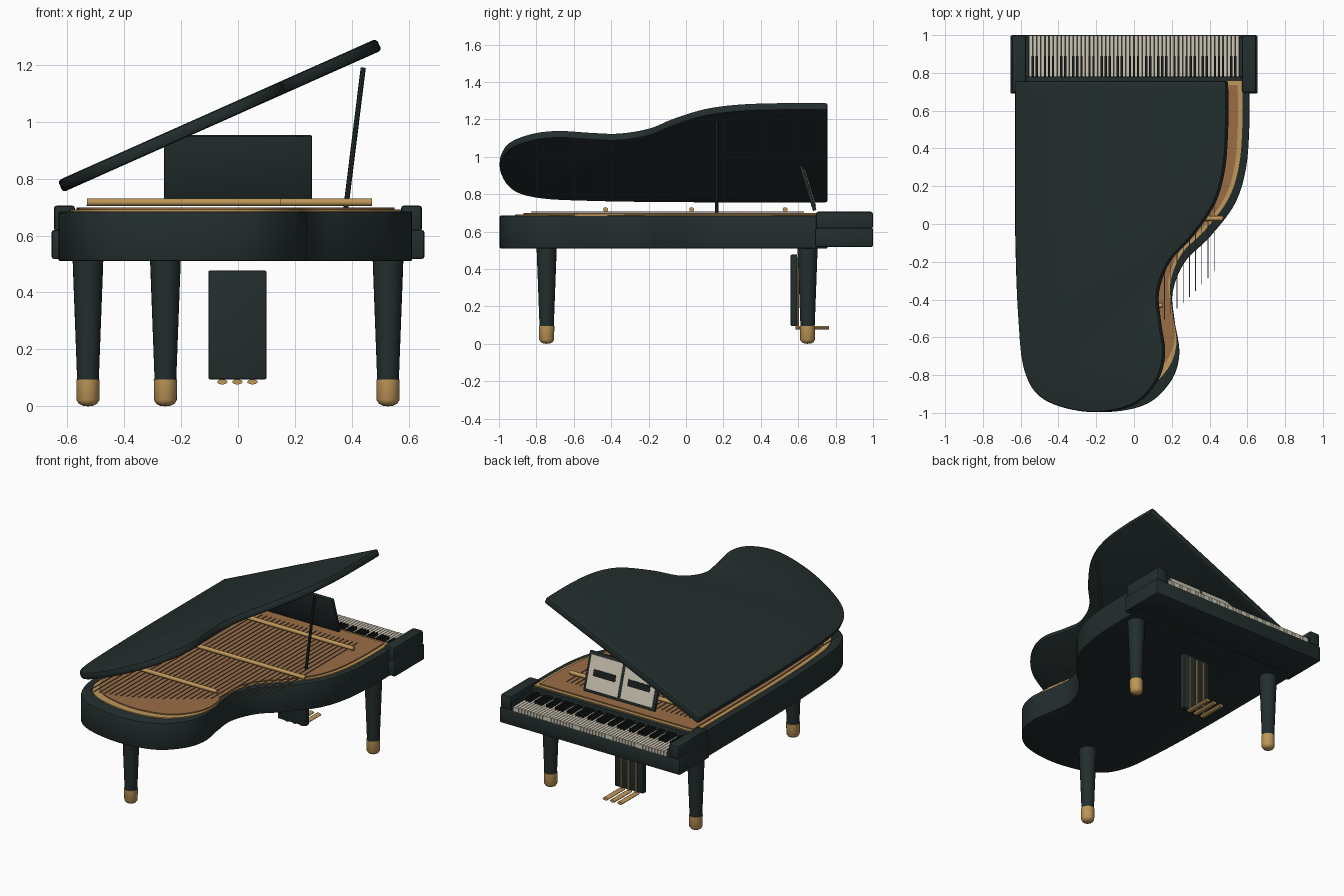
import bpy, bmesh, math
from mathutils import Matrix, Vector

if "Cube" in bpy.data.objects:
    bpy.data.objects.remove(bpy.data.objects["Cube"], do_unlink=True)


def material(name, rgb):
    m = bpy.data.materials.new(name)
    m.use_nodes = True
    m.diffuse_color = (*rgb, 1)
    m.node_tree.nodes["Principled BSDF"].inputs["Base Color"].default_value = (*rgb, 1)
    return m


LACQUER = material("dark lacquer", (0.017, 0.027, 0.027))
EBONY = material("ebony", (0.009, 0.012, 0.012))
BRASS = material("brass", (0.52, 0.31, 0.1))
WOOD = material("soundboard wood", (0.32, 0.155, 0.06))
IVORY = material("ivory", (0.62, 0.57, 0.46))
STEEL = material("string steel", (0.17, 0.15, 0.13))


def finish(name, bm, mat, bevel=0.0, segments=2):
    """Round the sharp edges and turn the bmesh into an object."""
    bmesh.ops.recalc_face_normals(bm, faces=bm.faces)
    if bevel:
        sharp = [e for e in bm.edges if e.calc_face_angle(0) > math.radians(40)]
        bmesh.ops.bevel(bm, geom=sharp, offset=bevel, segments=segments,
                        profile=0.5, affect="EDGES")
    mesh = bpy.data.meshes.new(name)
    bm.to_mesh(mesh)
    bm.free()
    mesh.materials.append(mat)
    ob = bpy.data.objects.new(name, mesh)
    bpy.context.collection.objects.link(ob)
    return ob


def add_box(bm, low, high):
    low, high = Vector(low), Vector(high)
    size = Matrix.Diagonal((*(high - low), 1))
    bmesh.ops.create_cube(bm, size=1, matrix=Matrix.Translation((low + high) / 2) @ size)


def box(name, low, high, mat, bevel=0.0):
    bm = bmesh.new()
    add_box(bm, low, high)
    return finish(name, bm, mat, bevel)


def lathe(name, profile, place, mat):
    """Spin (radius, height) points about the z axis."""
    bm = bmesh.new()
    verts = [bm.verts.new((r, 0, z)) for r, z in profile]
    edges = [bm.edges.new(p) for p in zip(verts, verts[1:])]
    bmesh.ops.spin(bm, geom=verts + edges, cent=(0, 0, 0), axis=(0, 0, 1),
                   angle=math.tau, steps=24)
    bmesh.ops.remove_doubles(bm, verts=bm.verts, dist=0.0001)
    ob = finish(name, bm, mat)
    ob.location = place
    return ob


def rod(name, start, end, radius, mat, sides=12):
    start, end = Vector(start), Vector(end)
    axis = end - start
    bm = bmesh.new()
    turn = axis.to_track_quat("Z", "Y").to_matrix().to_4x4()
    bmesh.ops.create_cone(bm, cap_ends=True, segments=sides, radius1=radius, radius2=radius,
                          depth=axis.length, matrix=Matrix.Translation((start + end) / 2) @ turn)
    return finish(name, bm, mat)


def smooth_path(points, steps=8):
    """Catmull-Rom curve through the points."""
    p = [Vector(q) for q in [points[0], *points, points[-1]]]
    path = []
    for a, b, c, d in zip(p, p[1:], p[2:], p[3:]):
        for i in range(steps):
            t = i / steps
            path.append(0.5 * (2 * b + (c - a) * t + (2 * a - 5 * b + 4 * c - d) * t * t
                               + (3 * b - a - 3 * c + d) * t ** 3))
    return path + [p[-1]]


# Wing-shaped plan shared by case, plate, soundboard and lid
BACK = 0.757
PLAN = smooth_path([(-0.63, BACK), (-0.63, 0.3), (-0.628, -0.1), (-0.612, -0.5),
                    (-0.575, -0.78), (-0.46, -0.93), (-0.2, -0.995), (0.05, -0.96),
                    (0.19, -0.84), (0.24, -0.69), (0.215, -0.51), (0.205, -0.36),
                    (0.27, -0.2), (0.4, -0.07), (0.53, 0.1), (0.59, 0.28),
                    (0.61, 0.5), (0.61, BACK)])


def slab(name, scale_x, scale_y, low, high, mat, bevel=0.0, back=BACK):
    bm = bmesh.new()
    face = bm.faces.new([bm.verts.new((v.x * scale_x, back + (v.y - BACK) * scale_y, low))
                         for v in PLAN])
    top = bmesh.ops.extrude_face_region(bm, geom=[face])["geom"]
    bmesh.ops.translate(bm, vec=(0, 0, high - low),
                        verts=[g for g in top if isinstance(g, bmesh.types.BMVert)])
    return finish(name, bm, mat, bevel)


# Body
slab("case", 1, 1, 0.51, 0.685, LACQUER, 0.006)
slab("brass_plate", 0.94, 0.954, 0.68, 0.692, BRASS)
slab("soundboard", 0.9, 0.915, 0.685, 0.699, WOOD, back=0.735)

# Raised lid, hinged along the straight side
lid = slab("lid", 0.987, 1, 0, 0.045, LACQUER, 0.012)
lid.data.transform(Matrix.Translation((0.622, 0, 0)))
lid.rotation_euler = (0, math.radians(-24), 0)
lid.location = (-0.615, 0, 0.752)
rod("lid_prop", (0.378, 0.165, 0.69), (0.44, 0.165, 1.19), 0.009, LACQUER, 8)

# Strings, shorter toward the curved side
bm = bmesh.new()
COUNT = 30
for i in range(COUNT):
    t = i / (COUNT - 1)
    x = -0.53 + 0.955 * t
    add_box(bm, (x - 0.002, -0.83 + 0.58 * t ** 1.8, 0.703), (x + 0.002, 0.63, 0.707))
finish("strings", bm, STEEL)

# Brass bars across the strings
for label, y, end in (("tail", -0.43, 0.15), ("middle", 0.03, 0.47), ("keyboard", 0.53, 0.47)):
    rod(label + "_bar", (-0.53, y, 0.717), (end, y, 0.717), 0.013, BRASS)

# Keyboard
box("key_bed", (-0.655, 0.69, 0.517), (0.655, 1.0, 0.62), LACQUER, 0.01)
box("fallboard", (-0.58, 0.75, 0.61), (0.58, 0.78, 0.685), LACQUER, 0.004)
for side, label in ((-1, "right"), (1, "left")):
    x = sorted((side * 0.572, side * 0.647))
    box(label + "_cheek", (x[0], 0.695, 0.615), (x[1], 1.0, 0.706), LACQUER, 0.012)
    x = sorted((side * 0.558, side * 0.58))
    box(label + "_key_block", (x[0], 0.76, 0.61), (x[1], 0.99, 0.66), LACQUER)
whites, blacks = bmesh.new(), bmesh.new()
KEYS, FIRST = 52, -0.557
STEP = -2 * FIRST / KEYS
for i in range(KEYS):
    x = FIRST + i * STEP
    add_box(whites, (x + 0.0015, 0.77, 0.615), (x + STEP - 0.0015, 0.997, 0.645))
    if i % 7 in (0, 1, 3, 4, 5) and i < KEYS - 1:
        add_box(blacks, (x + STEP - 0.006, 0.775, 0.63), (x + STEP + 0.006, 0.89, 0.664))
finish("white_keys", whites, IVORY)
finish("black_keys", blacks, EBONY)

# Leaning music stand with two pages
lean = Matrix.Translation((0, 0.652, 0.832)) @ Matrix.Rotation(math.radians(17), 4, "X")
stand = [box("music_stand", (-0.26, -0.01, -0.125), (0.26, 0.01, 0.125), LACQUER, 0.005)]
for side, label in ((-1, "right"), (1, "left")):
    x = side * 0.125
    stand.append(box(label + "_page", (x - 0.115, 0.009, -0.105), (x + 0.115, 0.014, 0.105), IVORY))
    stand.append(box(label + "_page_band", (x - 0.08, 0.013, -0.02), (x + 0.08, 0.017, 0.022), EBONY))
for part in stand:
    part.data.transform(lean)

# Tapered legs with brass feet
for label, x, y in (("right", -0.527, 0.65), ("left", 0.527, 0.65), ("tail", -0.255, -0.745)):
    lathe(label + "_leg", [(0, 0.09), (0.038, 0.09), (0.054, 0.515), (0, 0.515)], (x, y, 0), LACQUER)
    lathe(label + "_foot", [(0, 0), (0.018, 0.002), (0.032, 0.009), (0.04, 0.022),
                            (0.041, 0.095), (0, 0.095)], (x, y, 0), BRASS)

# Pedal board, rods and pedals
box("pedal_board", (-0.104, 0.56, 0.095), (0.1, 0.595, 0.477), LACQUER, 0.005)
for label, x in (("right", -0.055), ("middle", -0.002), ("left", 0.051)):
    rod(label + "_pedal_rod", (x, 0.597, 0.09), (x, 0.597, 0.46), 0.006, BRASS, 8)
    pedal = rod(label + "_pedal", (0, 0.585, 0), (0, 0.765, 0), 0.018, BRASS, 16)
    pedal.data.transform(Matrix.Translation((x, 0, 0.086)) @ Matrix.Diagonal((1, 1, 0.5, 1)))

# Smooth curved surfaces, keep edges crisp
bpy.ops.object.select_all(action="DESELECT")
for ob in bpy.context.collection.objects:
    if ob.type == "MESH":
        ob.select_set(True)
        bpy.context.view_layer.objects.active = ob
bpy.ops.object.shade_smooth_by_angle(angle=math.radians(35))
